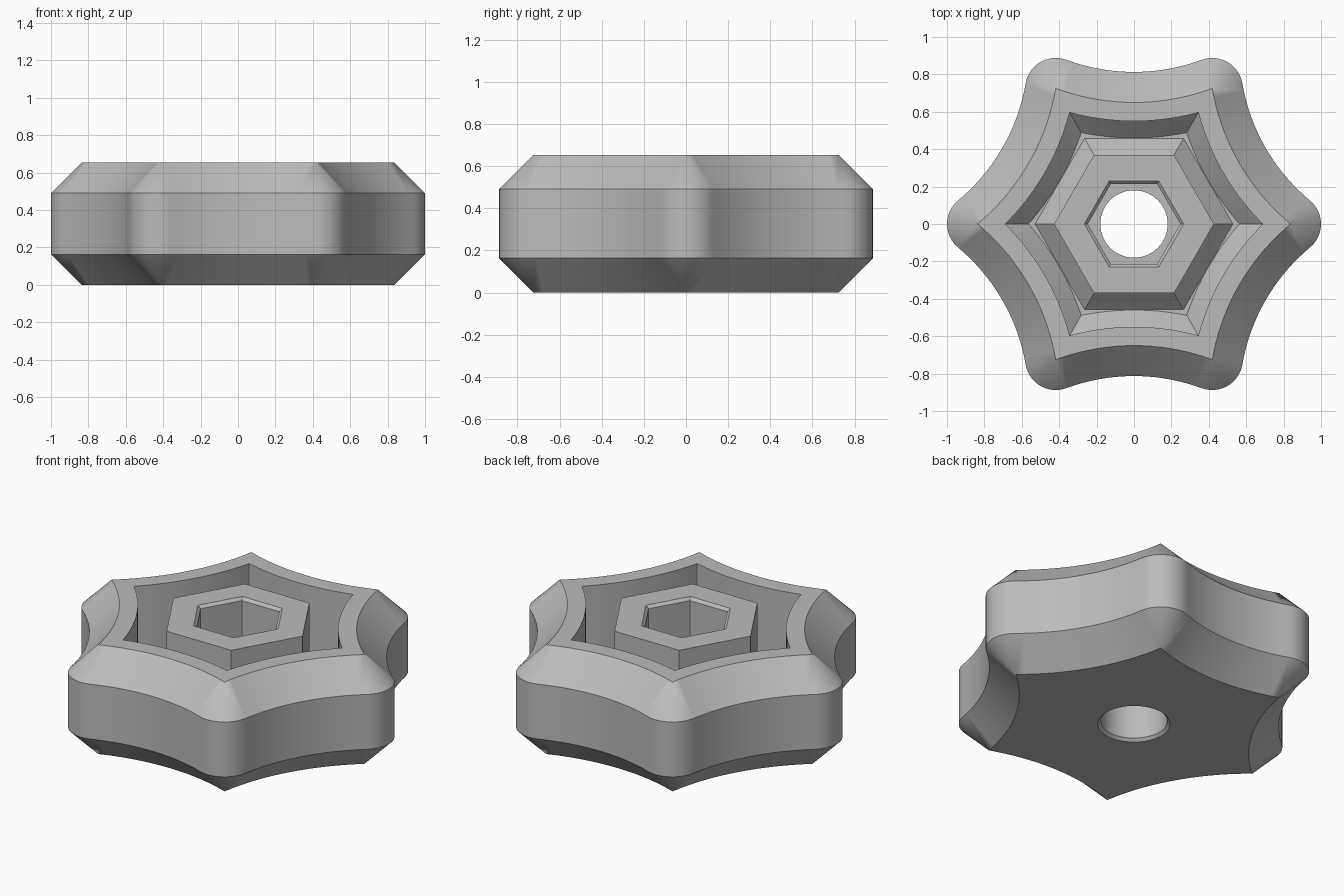
import bpy, bmesh
from math import sin, cos, asin, atan2, pi, sqrt, radians

cube = bpy.data.objects.get("Cube")
if cube:
    bpy.data.objects.remove(cube, do_unlink=True)

HEIGHT = 0.654
CHAMFER = 0.163
TIP = 0.837            # lobe centre radius
MID = 0.65             # scallop distance on the top face
FAN, SIDE = 10, 18     # segments per lobe tip and per scallop

half = TIP / 2
sag = TIP * cos(pi / 6) - MID
SCALLOP = (half * half + sag * sag) / (2 * sag)
CENTRE = MID + SCALLOP
SWEEP = asin(half / SCALLOP)


def scallop(d):
    """One concave side of the star, offset outward by d."""
    r = SCALLOP - d
    sweep = SWEEP
    if d < 0:
        b = CENTRE * cos(pi / 6)
        tip = b - sqrt(b * b - CENTRE ** 2 + r * r)
        sweep = atan2(tip / 2, CENTRE - tip * cos(pi / 6))
    return lambda s: (r * sin(s * sweep), CENTRE - r * cos(s * sweep))


def flat(apothem):
    """One straight side of a hexagon."""
    return lambda s: (s * apothem / sqrt(3), apothem)


def arc(r):
    """One sixth of a circle."""
    return lambda s: (r * sin(s * pi / 6), r * cos(s * pi / 6))


def ring(side, z, d=0):
    """Closed loop of six sides; lobe tips are rounded by radius d."""
    pts = []
    for i in range(6):
        a = i * pi / 3
        u, v = side(1)
        tip = TIP if d else sqrt(u * u + v * v)
        for k in range(FAN + 1):
            t = a + (2 * k / FAN - 1) * (pi / 6 + SWEEP)
            pts.append((tip * cos(a) + d * cos(t), tip * sin(a) + d * sin(t), z))
        m = a + pi / 6
        for k in range(1, SIDE):
            u, v = side(2 * k / SIDE - 1)
            pts.append((v * cos(m) - u * sin(m), v * sin(m) + u * cos(m), z))
    return pts


def loft(name, rings, material):
    """Skin a closed series of loops and merge the pinched corners."""
    bm = bmesh.new()
    loops = [[bm.verts.new(p) for p in r] for r in rings]
    for a, b in zip(loops, loops[1:] + loops[:1]):
        for k in range(len(a)):
            j = (k + 1) % len(a)
            bm.faces.new((a[k], a[j], b[j], b[k]))
    bmesh.ops.remove_doubles(bm, verts=bm.verts, dist=0.0002)
    bmesh.ops.recalc_face_normals(bm, faces=bm.faces)
    mesh = bpy.data.meshes.new(name)
    bm.to_mesh(mesh)
    bm.free()
    mesh.materials.append(material)
    obj = bpy.data.objects.new(name, mesh)
    bpy.context.collection.objects.link(obj)
    bpy.ops.object.select_all(action='DESELECT')
    obj.select_set(True)
    bpy.context.view_layer.objects.active = obj
    bpy.ops.object.shade_smooth_by_angle(angle=radians(30))
    return obj


grey = bpy.data.materials.new("plain grey")
grey.use_nodes = True
colour = (0.5, 0.5, 0.5, 1)
grey.diffuse_color = colour
grey.node_tree.nodes["Principled BSDF"].inputs["Base Color"].default_value = colour

WALL = 0.1             # rim width
FILLET = 0.09          # sloped foot of the recess walls
FLOOR = 0.163          # recess floor height
BOSS = 0.37            # boss apothem
SOCKET = 0.214         # hex socket apothem
SOCKET_FLOOR = 0.25
BORE = 0.18
EDGE = 0.016           # small chamfers

loft("star_knob", [
    # outer body with chamfered lobes
    ring(scallop(0), 0),
    ring(scallop(CHAMFER), CHAMFER, CHAMFER),
    ring(scallop(CHAMFER), HEIGHT - CHAMFER, CHAMFER),
    ring(scallop(0), HEIGHT),
    # rim and recess
    ring(scallop(-WALL), HEIGHT),
    ring(scallop(-WALL), FLOOR + FILLET),
    ring(scallop(-WALL - FILLET), FLOOR),
    # hexagonal boss
    ring(flat(BOSS + FILLET - 0.002), FLOOR),
    ring(flat(BOSS), FLOOR + FILLET),
    ring(flat(BOSS), HEIGHT),
    # hexagonal socket
    ring(flat(SOCKET + EDGE), HEIGHT),
    ring(flat(SOCKET), HEIGHT - EDGE),
    ring(flat(SOCKET), SOCKET_FLOOR),
    # round bore
    ring(arc(BORE), SOCKET_FLOOR),
    ring(arc(BORE), EDGE),
    ring(arc(BORE + EDGE), 0),
], grey)
